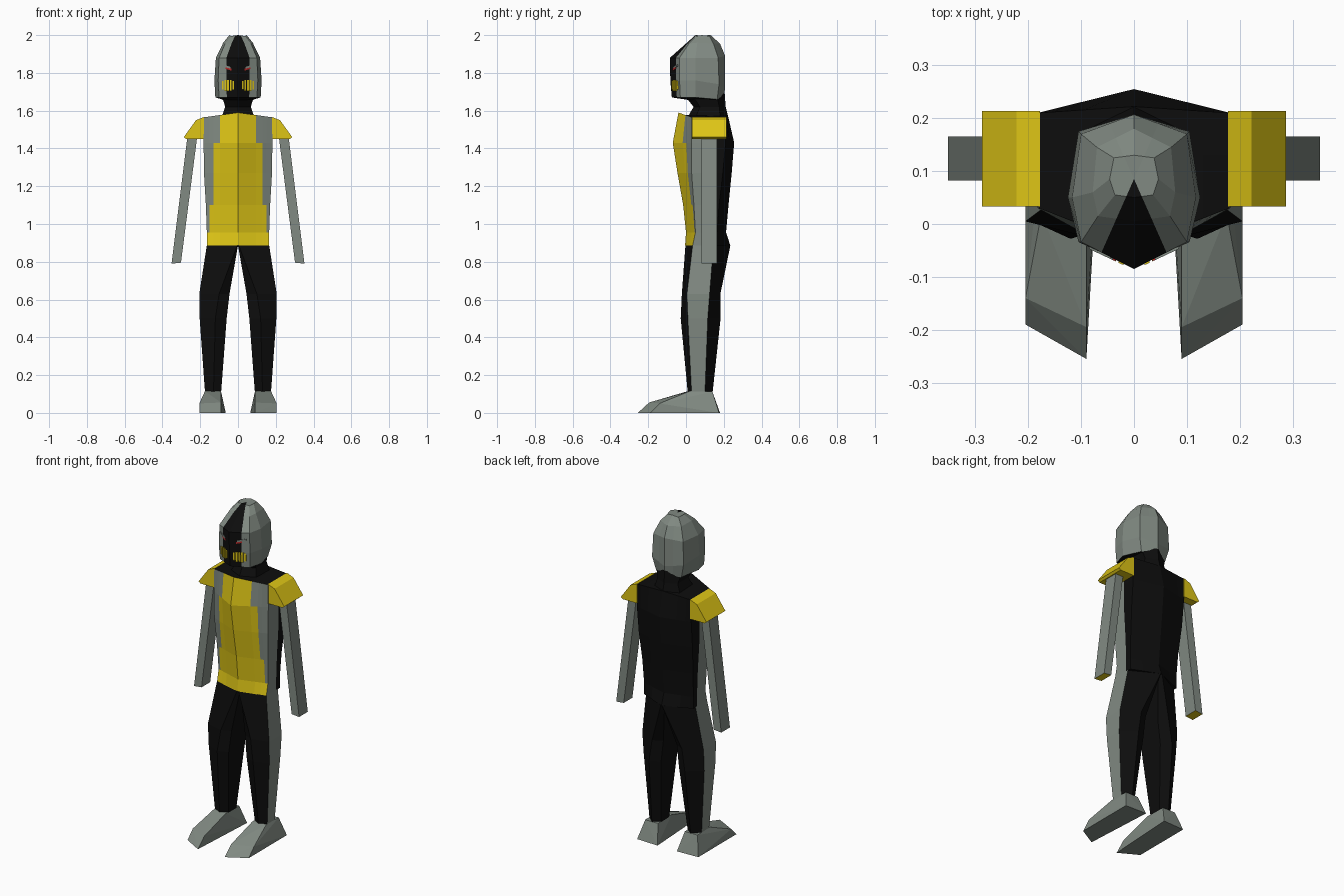
import bpy, bmesh
from mathutils import Vector

if "Cube" in bpy.data.objects:
    bpy.data.objects.remove(bpy.data.objects["Cube"])


def mat(name, rgb):
    m = bpy.data.materials.new(name)
    m.diffuse_color = (*rgb, 1)
    m.use_nodes = True
    m.node_tree.nodes["Principled BSDF"].inputs["Base Color"].default_value = m.diffuse_color
    return m


MATS = [mat("black", (0.004, 0.004, 0.004)), mat("grey", (0.22, 0.255, 0.225)),
        mat("yellow", (0.73, 0.56, 0.008)), mat("red", (0.45, 0.02, 0.02))]
BLACK, GREY, YELLOW, RED = range(4)


def finish(name, bm, rule):
    """Turn a bmesh into an object; rule(centre, normal) gives the colour."""
    bmesh.ops.recalc_face_normals(bm, faces=bm.faces)
    bm.normal_update()
    for f in bm.faces:
        f.material_index = rule(f.calc_center_median(), f.normal) if callable(rule) else rule
    me = bpy.data.meshes.new(name)
    bm.to_mesh(me)
    bm.free()
    for m in MATS:
        me.materials.append(m)
    ob = bpy.data.objects.new(name, me)
    bpy.context.collection.objects.link(ob)
    return ob


def loft(rings, s=1):
    """Skin a stack of closed rings and cap both ends; s=-1 mirrors in x."""
    bm = bmesh.new()
    vs = [[bm.verts.new((x * s, y, z)) for x, y, z in r] for r in rings]
    n = len(vs[0])
    for a, b in zip(vs, vs[1:]):
        for i in range(n):
            j = (i + 1) % n
            bm.faces.new((a[i], a[j], b[j], b[i]))
    bm.faces.new(vs[0])
    bm.faces.new(vs[-1])
    return bm


def sym(half):
    """Complete a half ring whose first and last points lie on x = 0."""
    return half + [(-x, y, z) for x, y, z in half[-2:0:-1]]


def cut(bm, co, no):
    bmesh.ops.bisect_plane(bm, geom=bm.verts[:] + bm.edges[:] + bm.faces[:],
                           plane_co=co, plane_no=no)


# Torso: six-sided rings (z, front y, half width, side front y, side back y, back y)
rings = []
for z, yf, w, y1, y2, yb in [(.885, -.005, .165, .035, .165, .235), (.955, .0, .165, .05, .165, .212),
                             (1.1, -.015, .17, .042, .175, .225), (1.27, -.045, .18, .03, .195, .242),
                             (1.43, -.07, .182, .03, .21, .255), (1.565, -.04, .18, .03, .21, .222)]:
    top = z > 1.5
    rings.append(sym([(0, yf, z + .025 * top), (w, y1, z), (w, y2, z), (0, yb, z + .01 * top)]))
bm = loft(rings)
for x in (.095, .13, .15):
    for s in (1, -1):
        cut(bm, (x * s, 0, 0), (1, 0, 0))
cut(bm, (0, .13, 0), (0, 1, 0))


def torso_colour(c, n):
    if n.z > .6 or n.z < -.6 or n.y > .3:
        return BLACK
    if abs(n.x) > .8:
        return GREY if c.y < .13 else BLACK
    edge = .095 if c.z > 1.42 else .13 if c.z > 1.1 else .15 if c.z > .955 else 1
    return YELLOW if abs(c.x) < edge else GREY


finish("torso", bm, torso_colour)

# Neck
finish("neck", loft([[(x * k, .105 + y * k + dy, z) for x, y in
                      ((0, -1), (.8, -.6), (.8, .6), (0, 1), (-.8, .6), (-.8, -.6))]
                     for z, k, dy in ((1.56, .11, .01), (1.62, .085, .02), (1.69, .11, -.01))]), BLACK)

# Helmeted head: half rings from front centre round to back centre
rings = [sym(r) for r in (
    [(0, -.075, 1.67), (.1, -.03, 1.67), (.12, .05, 1.67), (.085, .165, 1.66), (0, .19, 1.6)],
    [(0, -.083, 1.76), (.105, -.034, 1.76), (.125, .05, 1.76), (.105, .175, 1.74), (0, .207, 1.72)],
    [(0, -.085, 1.88), (.1, -.034, 1.88), (.117, .05, 1.88), (.1, .17, 1.88), (0, .207, 1.89)],
    [(0, .005, 1.96), (.068, .015, 1.955), (.078, .06, 1.96), (.07, .145, 1.955), (0, .18, 1.955)],
    [(0, .05, 2), (.036, .055, 1.995), (.046, .085, 2), (.038, .125, 1.995), (0, .13, 2)])]
bm = loft(rings)
for s in (1, -1):
    cut(bm, (0, .085, 0), (.14 * s, .062, 0))


def head_colour(c, n):
    if n.z < -.5:
        return BLACK
    return BLACK if c.y < .08 and abs(c.x) < .062 * (.085 - c.y) / .14 else GREY


finish("head", bm, head_colour)


# Face details: thin plates lying on the slanted front of the head
def plate(name, s, x0, x1, z0, z1, colour, lift=.004, tilt=0):
    def y(x):
        return -.083 + .47 * x
    rs = [[(x, y(x) + d, z + tilt * (x - x0)) for x, z in ((x0, z0), (x1, z0), (x1, z1), (x0, z1))]
          for d in (.003, -lift)]
    finish(name, loft(rs, s), colour)


for s, side in ((1, "left"), (-1, "right")):
    for i in range(5):
        x = .02 + .014 * i
        drop = .008 if i in (0, 4) else 0
        plate(f"grille_bar_{side}_{i}", s, x, x + .009, 1.703 + drop, 1.762 - drop / 2, YELLOW)
    plate(f"brow_{side}", s, .04, .085, 1.822, 1.832, GREY, tilt=.3)
    plate(f"eye_{side}", s, .035, .065, 1.812, 1.822, RED, tilt=.3)

    # Shoulder pad: profile extruded along y
    prof = ((.178, 1.567), (.222, 1.55), (.287, 1.46), (.275, 1.45), (.178, 1.45))
    finish(f"shoulder_pad_{side}", loft([[(x, y, z) for x, z in prof] for y in (.033, .214)], s), YELLOW)

    # Arm with a yellow end
    finish(f"arm_{side}", loft([[(x0, .082, z0), (x1, .082, z1), (x1, .165, z1), (x0, .165, z0)]
                                for x0, x1, z0, z1 in ((.215, .268, 1.47, 1.46), (.302, .352, .795, .79))], s),
           lambda c, n: YELLOW if n.z < -.6 else GREY)

    # Leg: (z, inner x, ridge x, outer x, front y, outer front y, outer back y, back y)
    rings = []
    for z, xi, xm, xo, yf, y1, y2, yb in ((.887, .0, .004, .165, -.003, .035, .145, .235),
                                          (.63, .045, .1, .205, -.022, .005, .125, .182),
                                          (.5, .06, .12, .203, -.028, .01, .115, .183),
                                          (.1, .09, .13, .174, .01, .03, .1, .14)):
        rings.append([(xi, yf + .025, z), (xm, yf, z), (xo, y1, z),
                      (xo, y2, z), (xm, yb, z), (xi, yb - .03, z)])
    finish(f"leg_{side}", loft(rings, s),
           lambda c, n: GREY if abs(n.x) > .8 and abs(c.x) > .145 else BLACK)

    # Foot: convex wedge with a slanted toe
    bm = bmesh.new()
    for x, y, z in ((.09, .01, .115), (.175, .02, .115), (.175, .14, .112), (.09, .14, .112),
                    (.065, .18, 0), (.205, .175, 0), (.205, -.19, 0), (.09, -.255, 0),
                    (.205, -.14, .05), (.09, -.195, .055)):
        bm.verts.new((x * s, y, z))
    bmesh.ops.convex_hull(bm, input=bm.verts[:])
    bmesh.ops.dissolve_limit(bm, angle_limit=.03, verts=bm.verts[:], edges=bm.edges[:])
    finish(f"foot_{side}", bm, GREY)
